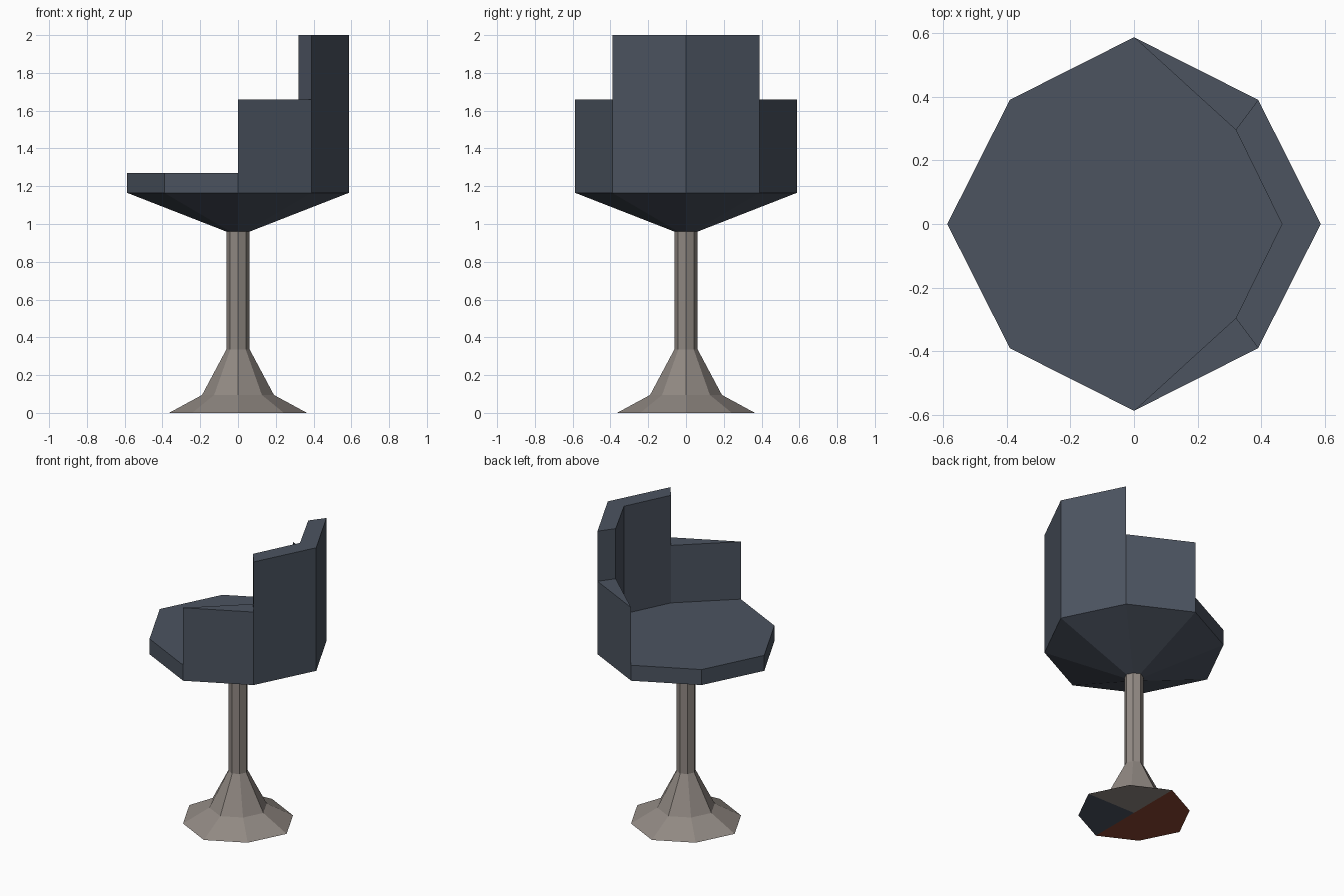
import bpy
import bmesh
import math

if "Cube" in bpy.data.objects:
    bpy.data.objects.remove(bpy.data.objects["Cube"])


def material(name, rgb):
    m = bpy.data.materials.new(name)
    m.diffuse_color = (*rgb, 1.0)
    m.use_nodes = True
    m.node_tree.nodes["Principled BSDF"].inputs["Base Color"].default_value = m.diffuse_color
    return m


BLUE = material("slate_blue_upholstery", (0.072, 0.088, 0.118))
GREY = material("warm_grey_metal", (0.283, 0.25, 0.227))
BROWN = material("red_brown", (0.26, 0.062, 0.032))

DIAG = 0.665  # diagonal corners sit slightly inside a true octagon


def ring(r):
    d = r * DIAG
    return [(r, 0), (d, d), (0, r), (-d, d), (-r, 0), (-d, -d), (0, -r), (d, -d)]


def finish(bm, name, mats):
    bmesh.ops.recalc_face_normals(bm, faces=bm.faces)
    me = bpy.data.meshes.new(name)
    bm.to_mesh(me)
    bm.free()
    for m in mats:
        me.materials.append(m)
    ob = bpy.data.objects.new(name, me)
    bpy.context.collection.objects.link(ob)
    return ob


def loft(bm, profile):
    """Skin octagonal rings given as (radius, z); returns the vertex rings."""
    rings = [[bm.verts.new((x, y, z)) for x, y in ring(r)] for r, z in profile]
    for a, b in zip(rings, rings[1:]):
        for i in range(8):
            j = (i + 1) % 8
            bm.faces.new((a[i], a[j], b[j], b[i]))
    return rings


def prism(name, outline, z0, z1, mat):
    bm = bmesh.new()
    low = [bm.verts.new((x, y, z0)) for x, y in outline]
    top = [bm.verts.new((x, y, z1)) for x, y in outline]
    n = len(outline)
    bm.faces.new(low)
    bm.faces.new(top)
    for i in range(n):
        j = (i + 1) % n
        bm.faces.new((low[i], low[j], top[j], top[i]))
    return finish(bm, name, [mat])


# Pedestal: flared foot and column, underside split into three colours
bm = bmesh.new()
rings = loft(bm, [(0.365, 0), (0.19, 0.095), (0.062, 0.335), (0.062, 0.965)])
foot = rings[0]
centre = bm.verts.new((0, 0, 0))
for start, count, mat_index in ((0, 2, 0), (2, 4, 2), (6, 2, 1)):
    edge = [foot[(start + k) % 8] for k in range(count + 1)]
    # the half-octagon already spans the centre line
    face = bm.faces.new(edge + [centre])
    face.material_index = mat_index
finish(bm, "pedestal", [GREY, BLUE, BROWN])

# Seat: conical underside, short rim and flat top
bm = bmesh.new()
rings = loft(bm, [(0.062, 0.96), (0.587, 1.165), (0.587, 1.27)])
bm.faces.new(rings[0])
bm.faces.new(rings[-1])
finish(bm, "seat", [BLUE])

# Tall backrest wrapping the rear three corners
outer = ring(0.587)
inner_mid, inner_up, inner_low = (0.465, 0), (0.32, 0.296), (0.32, -0.296)
prism("backrest", [outer[7], outer[0], outer[1], inner_up, inner_mid, inner_low],
      1.27, 2.0, BLUE)

# Lower wedge-shaped arms on both sides
prism("arm_far", [outer[1], outer[2], inner_up], 1.27, 1.66, BLUE)
prism("arm_near", [outer[6], outer[7], inner_low], 1.27, 1.66, BLUE)
